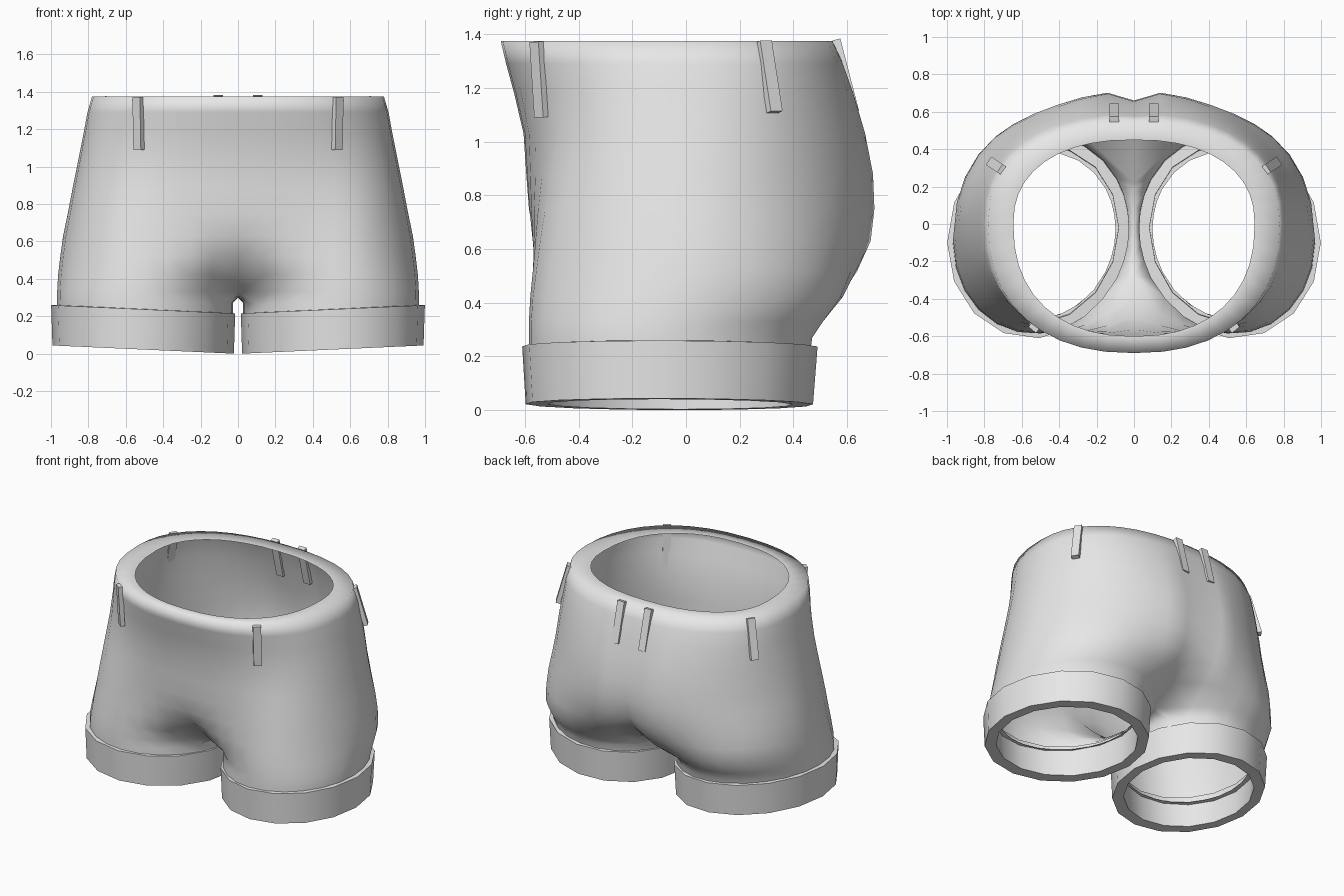
import bpy, bmesh
from math import sin, cos, pi, radians
from mathutils import Vector, Matrix

if "Cube" in bpy.data.objects:
    bpy.data.objects.remove(bpy.data.objects["Cube"], do_unlink=True)

cloth = bpy.data.materials.new("grey_cloth")
cloth.use_nodes = True
GREY = (0.8, 0.8, 0.8, 1)
cloth.diffuse_color = GREY
cloth.node_tree.nodes["Principled BSDF"].inputs["Base Color"].default_value = GREY


def finish(bm, name, smooth=True):
    """Turn the +x half into an object mirrored across x = 0."""
    mesh = bpy.data.meshes.new(name)
    for f in bm.faces:
        f.smooth = smooth
    bm.to_mesh(mesh)
    bm.free()
    mesh.materials.append(cloth)
    obj = bpy.data.objects.new(name, mesh)
    bpy.context.collection.objects.link(obj)
    mirror = obj.modifiers.new("mirror", 'MIRROR')
    mirror.use_clip = True
    return obj


def power(v, p):
    return abs(v) ** p * (1 if v >= 0 else -1)


def mix(a, b, t):
    return a[0] + (b[0] - a[0]) * t, a[1] + (b[1] - a[1]) * t


SKEW = 0.04      # the legs are widest a little in front of their middle
SPLIT = 150      # leg angle where the two legs meet


def leg_point(degrees, half, front, back):
    """Point on the leg outline, angle 0 being the outer side."""
    a = radians(degrees)
    r = half / 2 - 0.014
    mid, ry = (front + back) / 2, (back - front) / 2
    return half - r + r * cos(a), mid + ry * sin(a) - SKEW * cos(a)


def outline(s, z, half, front, back, col_front, col_back, split):
    """Half outline from front (s = -1) over the side to the back (s = 1)."""
    a = s * pi / 2
    # boxier at the front and the waist, rounder over the seat
    p = 0.87 if s < 0 else 1 - 0.13 * min(1, max(0, (z - 0.9) / 0.4))
    body = half * power(cos(a), p), power(sin(a), p) * (back if s > 0 else -front)
    sign = 1 if s > 0 else -1
    if abs(s) <= 0.6:
        column = leg_point(s * 150, half, front, back)
    else:
        t = (abs(s) - 0.6) / 0.4
        edge = leg_point(sign * 90, half, front, back)
        leg = leg_point(sign * (90 + (SPLIT - 90) * t), half, front, back)
        column = mix((edge[0] * (1 - t), edge[1]), leg, split ** (2 - t))
    return mix(body, column, col_back if s > 0 else col_front)


# Shorts body: height, half width, front y, back y,
# column share at front and back, split between the legs
LEVELS = [
    (1.37, 0.645, -0.60, 0.45, 0, 0, 0),     # inner edge of the waist rim
    (1.375, 0.78, -0.69, 0.55, 0, 0, 0),
    (1.29, 0.805, -0.67, 0.59, 0, 0, 0),
    (1.18, 0.825, -0.64, 0.63, 0.05, 0, 0),
    (1.03, 0.855, -0.605, 0.675, 0.2, 0, 0),
    (0.88, 0.885, -0.595, 0.705, 0.4, 0, 0),
    (0.75, 0.91, -0.585, 0.71, 0.65, 0.05, 0),
    (0.63, 0.935, -0.575, 0.695, 0.85, 0.2, 0.04),
    (0.52, 0.95, -0.575, 0.655, 0.95, 0.45, 0.25),
    (0.42, 0.962, -0.58, 0.60, 1, 0.78, 0.57),
    (0.33, 0.967, -0.585, 0.51, 1, 1, 1),
    (0.27, 0.968, -0.585, 0.47, 1, 1, 1),    # separate legs from here on
    (0.2, 0.965, -0.585, 0.46, 1, 1, 1),
]
SEG, INNER, CROTCH = 20, 6, 10

bm = bmesh.new()
rings = []
for n, (z, *shape) in enumerate(LEVELS):
    ring = []
    for i in range(SEG + 1):
        x, y = outline(2 * i / SEG - 1, z, *shape)
        if n <= CROTCH and i in (0, SEG):
            x = 0
            if i == SEG:                   # cleft at the back
                y -= 0.05 * min(1, (1.375 - z) / 0.3)
        ring.append(bm.verts.new((x, y, z)))
    if n >= CROTCH:                        # inner side of each leg
        for j in range(1, INNER):
            t = j / INNER
            x, y = leg_point(SPLIT + t * 2 * (180 - SPLIT), *shape[:3])
            if n == CROTCH:
                x = 0
            ring.append(bm.verts.new((x, y, z - (0.03 * sin(pi * t) if n == CROTCH else 0))))
    rings.append(ring)

# Hem turned inwards at the bottom of each leg
rings.append([bm.verts.new((0.5 + (v.co.x - 0.5) * 0.85, -0.06 + (v.co.y + 0.06) * 0.85, v.co.z))
              for v in rings[-1]])

for n in range(len(rings) - 1):
    up, low = rings[n], rings[n + 1]
    count = len(up) if n >= CROTCH else SEG
    for i in range(count):
        k = (i + 1) % len(up)
        bm.faces.new((low[i], low[k], up[k], up[i]))
for v, w in zip(rings[-2], rings[-2][1:] + rings[-2][:1]):
    bm.edges.get((v, w)).smooth = False
finish(bm, "shorts_body")

# Turned-up leg cuffs, slightly higher on the outer side
bm = bmesh.new()
SIDES = 16
# x radius, y radius, y centre, height
PROFILE = [(0.485, 0.535, -0.062, 0.0), (0.492, 0.55, -0.06, 0.215),
           (0.425, 0.475, -0.06, 0.22), (0.42, 0.455, -0.06, 0.0)]
loops = []
for rx, ry, cy, z in PROFILE:
    loop = []
    for i in range(SIDES):
        a = 2 * pi * i / SIDES
        x = 0.507 + rx * cos(a)
        y = cy + ry * sin(a) - SKEW * cos(a)
        loop.append(bm.verts.new((x, y, z + 0.045 * (x - 0.022))))
    loops.append(loop)
for p in range(4):
    a, b = loops[p], loops[(p + 1) % 4]
    for i in range(SIDES):
        k = (i + 1) % SIDES
        bm.faces.new((a[i], a[k], b[k], b[i]))
    for i in range(SIDES):
        bm.edges.get((a[i], a[(i + 1) % SIDES])).smooth = False
bmesh.ops.recalc_face_normals(bm, faces=bm.faces[:])
finish(bm, "leg_cuffs")


# Belt loops: flat straps lying on the cloth
def belt_loop(name, top, bottom, yaw):
    top, bottom = Vector(top), Vector(bottom)
    up = (top - bottom).normalized()
    side = Vector((-sin(yaw), cos(yaw), 0))
    side = (side - up * side.dot(up)).normalized()
    out = side.cross(up)
    bm = bmesh.new()
    bmesh.ops.create_cube(bm, size=1)
    bmesh.ops.scale(bm, vec=(0.03, 0.052, (top - bottom).length), verts=bm.verts)
    turn = Matrix((out, side, up)).transposed().to_4x4()
    bmesh.ops.transform(bm, matrix=Matrix.Translation((top + bottom) / 2) @ turn, verts=bm.verts)
    finish(bm, name, smooth=False)


belt_loop("front_belt_loops", (0.535, -0.555, 1.372), (0.53, -0.537, 1.09), radians(-50))
belt_loop("side_belt_loops", (0.705, 0.29, 1.372), (0.765, 0.33, 1.11), radians(33))
belt_loop("back_belt_loops", (0.105, 0.56, 1.38), (0.105, 0.63, 1.11), radians(90))
